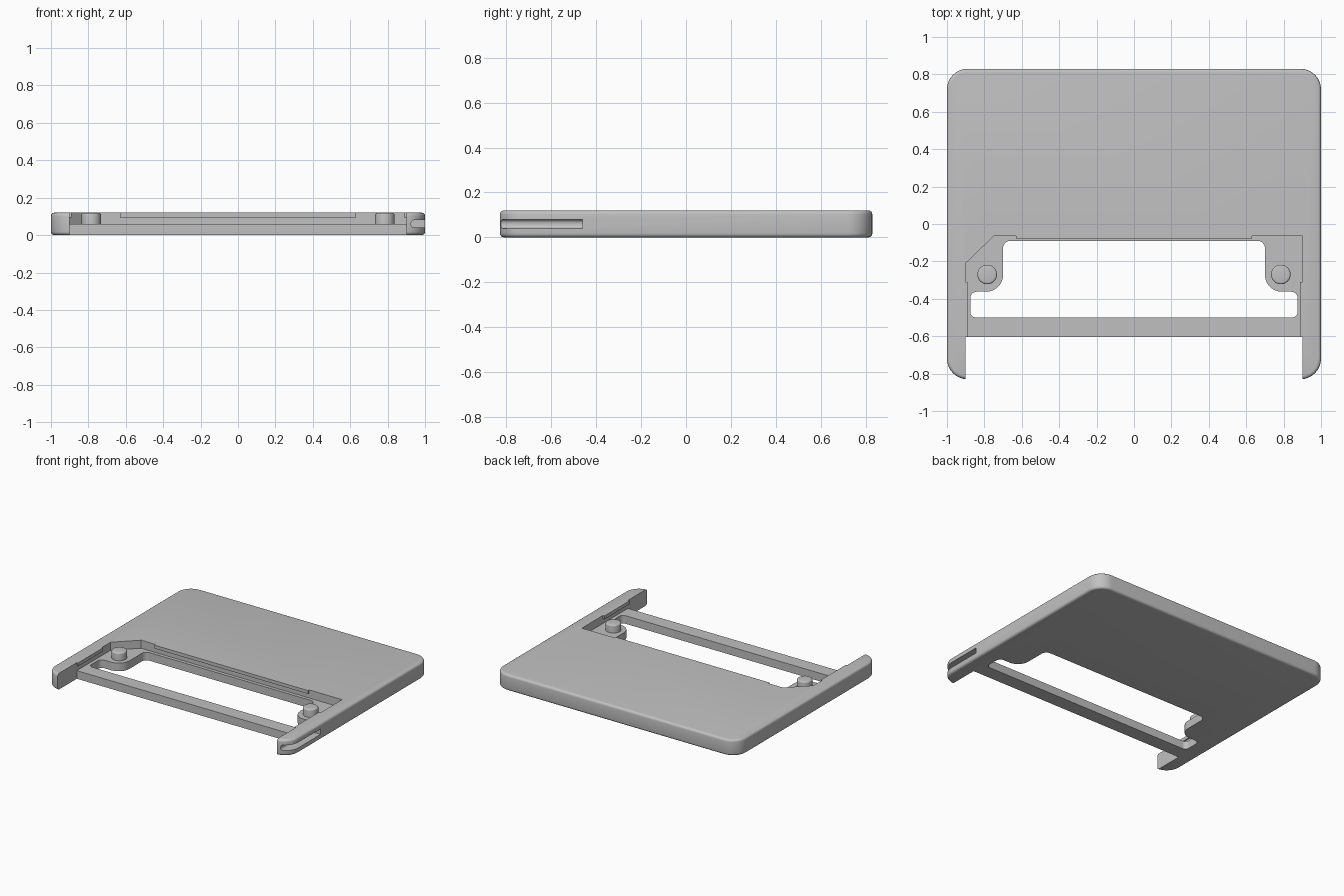
import bpy, bmesh, math
from mathutils import Vector

if "Cube" in bpy.data.objects:
    bpy.data.objects.remove(bpy.data.objects["Cube"])

GREY = (0.53, 0.53, 0.53, 1)
grey = bpy.data.materials.new("plain grey")
grey.use_nodes = True
grey.diffuse_color = GREY
grey.node_tree.nodes["Principled BSDF"].inputs["Base Color"].default_value = GREY

FLOOR, LIP, TOP = 0.06, 0.095, 0.12


def rounded(corners, steps=8):
    """Round every (x, y, radius) corner of a polygon with an arc."""
    out = []
    for i, (x, y, r) in enumerate(corners):
        p = Vector((x, y))
        if not r:
            out.append(p)
            continue
        a = (Vector(corners[i - 1][:2]) - p).normalized()
        b = (Vector(corners[(i + 1) % len(corners)][:2]) - p).normalized()
        half = a.angle(b) / 2
        centre = p + (a + b).normalized() * r / math.sin(half)
        start = p + a * r / math.tan(half) - centre
        end = p + b * r / math.tan(half) - centre
        sweep = math.pi - 2 * half
        for k in range(steps + 1):
            t = k / steps
            out.append(centre + (start * math.sin((1 - t) * sweep)
                                 + end * math.sin(t * sweep)) / math.sin(sweep))
    return out


def prism(name, corners, low, high, along_y=False, bevel=0, bevel_bottom=True):
    """Extrude a rounded outline along z, or an x-z outline along y."""
    bm = bmesh.new()
    place = (lambda p, h: (p.x, h, p.y)) if along_y else (lambda p, h: (p.x, p.y, h))
    base = bm.faces.new([bm.verts.new(place(p, low)) for p in rounded(corners)])
    grown = bmesh.ops.extrude_face_region(bm, geom=[base])["geom"]
    shift = (0, high - low, 0) if along_y else (0, 0, high - low)
    bmesh.ops.translate(bm, vec=shift, verts=[g for g in grown if isinstance(g, bmesh.types.BMVert)])
    bmesh.ops.recalc_face_normals(bm, faces=bm.faces)
    if bevel:
        levels = [low, high] if bevel_bottom else [high]
        rims = [e for e in bm.edges
                if any(all(abs(v.co.z - z) < 1e-5 for v in e.verts) for z in levels)]
        bmesh.ops.bevel(bm, geom=rims, offset=bevel, segments=4, profile=0.5, affect='EDGES')
    mesh = bpy.data.meshes.new(name)
    bm.to_mesh(mesh)
    bm.free()
    mesh.materials.append(grey)
    ob = bpy.data.objects.new(name, mesh)
    bpy.context.collection.objects.link(ob)
    return ob


def activate(ob):
    bpy.ops.object.select_all(action='DESELECT')
    ob.select_set(True)
    bpy.context.view_layer.objects.active = ob


def cut(target, cutter):
    mod = target.modifiers.new("cut", 'BOOLEAN')
    mod.operation, mod.solver, mod.object = 'DIFFERENCE', 'EXACT', cutter
    activate(target)
    bpy.ops.object.modifier_apply(modifier=mod.name)
    bpy.data.objects.remove(cutter)


def box(x0, x1, y0, y1, r=0):
    return [(x0, y0, r), (x1, y0, r), (x1, y1, r), (x0, y1, r)]


# Slab with rounded corners and soft rims
body = prism("body", box(-1, 1, -0.83, 0.83, 0.11), 0, TOP, bevel=0.018)

# Open space between the two arms, in front of the crossbar
cut(body, prism("front_gap", box(-0.9, 0.9, -0.95, -0.605), -0.1, 0.3))

# Sunken bay, with one chamfered corner
bay = [(-0.9, -0.95, 0), (0.9, -0.95, 0), (0.9, -0.065, 0), (-0.75, -0.065, 0), (-0.9, -0.21, 0)]
cut(body, prism("bay_lower", bay, FLOOR, LIP))

# Mouth of the bay, narrowed by thin lips on the arms and the back wall
mouth = [(-0.9, -0.95, 0), (0.9, -0.95, 0), (0.9, -0.605, 0), (0.887, -0.605, 0),
         (0.887, -0.31, 0), (0.9, -0.31, 0), (0.9, -0.065, 0), (0.63, -0.065, 0),
         (0.63, -0.078, 0), (-0.63, -0.078, 0), (-0.63, -0.065, 0), (-0.75, -0.065, 0),
         (-0.9, -0.21, 0), (-0.9, -0.31, 0), (-0.89, -0.31, 0), (-0.89, -0.605, 0),
         (-0.9, -0.605, 0)]
cut(body, prism("bay_mouth", mouth, FLOOR + 0.02, 0.3))

# Through opening that leaves the crossbar and two rounded ears
half = [(0.875, -0.5, 0.03), (0.875, -0.362, 0.035), (0.7, -0.362, 0.09), (0.7, -0.09, 0.04)]
opening = half + [(-x, y, r) for x, y, r in reversed(half)]
cut(body, prism("opening", opening, -0.1, 0.3))

# Slot along the outside of one arm
cut(body, prism("side_slot", box(0.925, 1.1, 0.04, 0.08, 0.018), -0.95, -0.46, along_y=True))

# Round posts on the ears
posts = [prism(side + "_post", box(s * 0.785 - 0.052, s * 0.785 + 0.052, -0.322, -0.218, 0.0515),
               FLOOR - 0.01, TOP - 0.002, bevel=0.01, bevel_bottom=False)
         for side, s in (("left", 1), ("right", -1))]

for part in [body] + posts:
    activate(part)
    bpy.ops.object.shade_smooth_by_angle(angle=math.radians(30))
